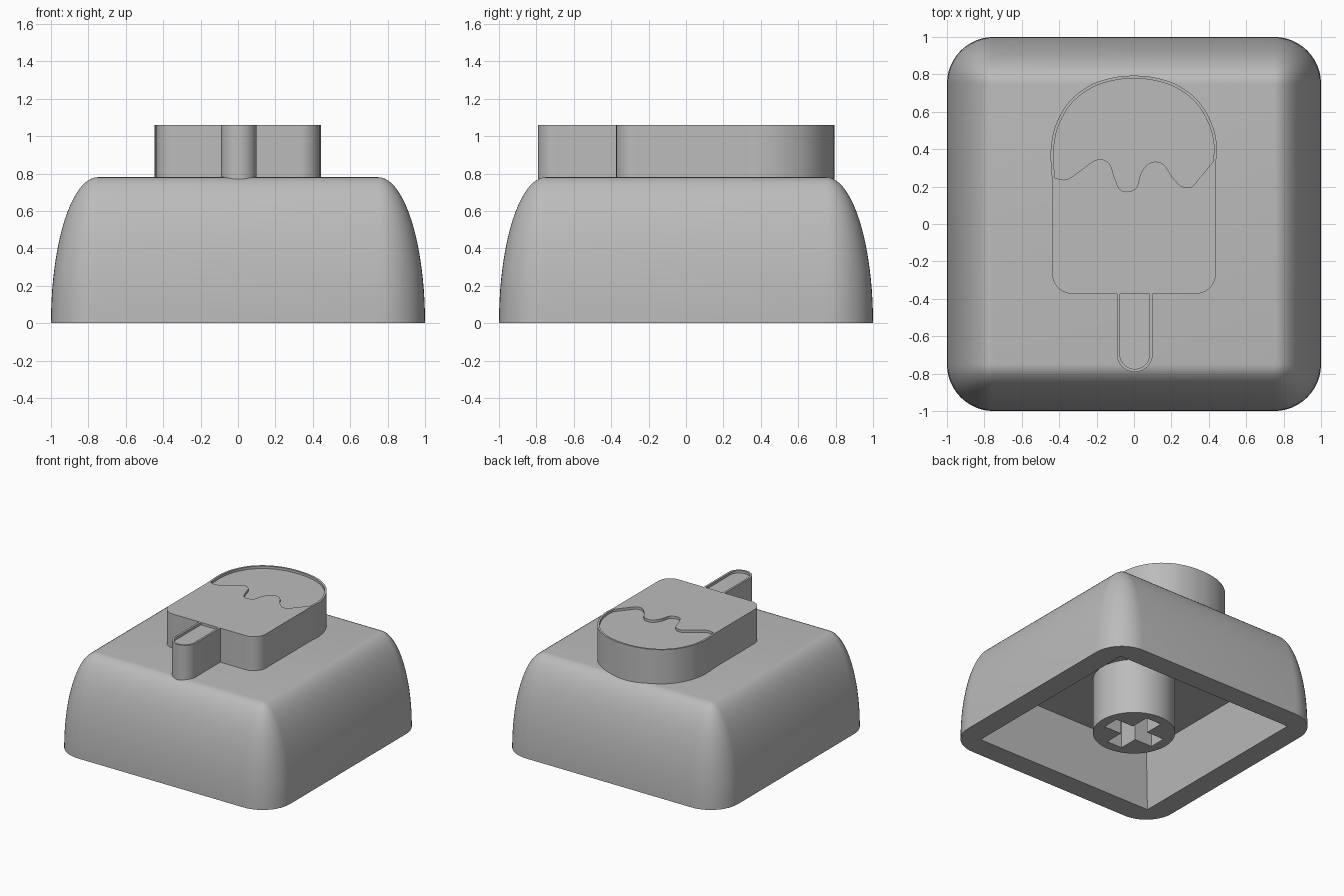
import bpy, bmesh
from math import sin, cos, pi, radians
from mathutils import Vector

cube = bpy.data.objects.get("Cube")
if cube:
    bpy.data.objects.remove(cube, do_unlink=True)

grey = bpy.data.materials.new("plain grey")
grey.use_nodes = True
grey.diffuse_color = (0.5, 0.5, 0.5, 1)
grey.node_tree.nodes["Principled BSDF"].inputs["Base Color"].default_value = (0.5, 0.5, 0.5, 1)


def finish(name, bm):
    bmesh.ops.recalc_face_normals(bm, faces=bm.faces)
    mesh = bpy.data.meshes.new(name)
    bm.to_mesh(mesh)
    bm.free()
    obj = bpy.data.objects.new(name, mesh)
    bpy.context.collection.objects.link(obj)
    mesh.materials.append(grey)
    return obj


def activate(obj):
    bpy.ops.object.select_all(action="DESELECT")
    obj.select_set(True)
    bpy.context.view_layer.objects.active = obj


def smooth(obj):
    activate(obj)
    bpy.ops.object.shade_smooth_by_angle(angle=radians(32))


def prism(name, points, z0, z1):
    bm = bmesh.new()
    base = bm.faces.new([bm.verts.new((p[0], p[1], z0)) for p in points])
    top = bmesh.ops.extrude_face_region(bm, geom=[base])["geom"]
    bmesh.ops.translate(bm, vec=(0, 0, z1 - z0),
                        verts=[g for g in top if isinstance(g, bmesh.types.BMVert)])
    return finish(name, bm)


def carve(obj, cutter):
    mod = obj.modifiers.new("carve", "BOOLEAN")
    mod.operation = "DIFFERENCE"
    mod.solver = "EXACT"
    mod.object = cutter
    activate(obj)
    bpy.ops.object.modifier_apply(modifier=mod.name)
    bpy.data.objects.remove(cutter, do_unlink=True)


def arc(cx, cy, r, a0, a1, n=10):
    return [(cx + r * cos(radians(a0 + (a1 - a0) * i / n)),
             cy + r * sin(radians(a0 + (a1 - a0) * i / n))) for i in range(n + 1)]


def spline(points, n=6):
    # Catmull-Rom curve through the points
    p = [Vector(q) for q in [points[0]] + points + [points[-1]]]
    out = []
    for a, b, c, d in zip(p, p[1:], p[2:], p[3:]):
        for i in range(n):
            t = i / n
            out.append(0.5 * (2 * b + (c - a) * t + (2 * a - 5 * b + 4 * c - d) * t * t
                              + (3 * b - a - 3 * c + d) * t ** 3))
    return [tuple(q) for q in out] + [points[-1]]


def offset(points, d):
    # grow a counter-clockwise outline by d (shrink when negative)
    pts = [Vector(p) for p in points]
    pts = [p for i, p in enumerate(pts) if (p - pts[i - 1]).length > 1e-4]
    out = []
    for i, p in enumerate(pts):
        e0 = (p - pts[i - 1]).normalized()
        e1 = (pts[(i + 1) % len(pts)] - p).normalized()
        n0, n1 = Vector((e0.y, -e0.x)), Vector((e1.y, -e1.x))
        out.append(p + (n0 + n1) * d / max(1 + n0.dot(n1), 0.3))
    return out


# Hollow keycap: rounded-square rings lofted from the inner ceiling to the top
STEPS = 20
rings = [(0.76, 0, 0.46), (0.82, 0, 0)]
for i in range(STEPS + 1):
    t = pi / 2 * i / STEPS
    rings.append((0.75, 0.25 * cos(t), 0.78 * sin(t)))
bm = bmesh.new()
loops = []
for half, r, z in rings:
    ring = []
    for k, (sx, sy) in enumerate([(1, 1), (-1, 1), (-1, -1), (1, -1)]):
        ring += arc(sx * half, sy * half, r, 90 * k, 90 * k + 90, 12)
    loops.append([bm.verts.new((x, y, z)) for x, y in ring])
for low, high in zip(loops, loops[1:]):
    for i in range(len(low)):
        bm.faces.new((low[i - 1], low[i], high[i], high[i - 1]))
bm.faces.new(loops[0])
bm.faces.new(loops[-1])
bmesh.ops.remove_doubles(bm, verts=bm.verts, dist=0.0005)
smooth(finish("keycap_shell", bm))

# Switch stem with a cross-shaped socket
stem = prism("stem", arc(0, 0, 0.31, 0, 360, 64)[:-1], 0, 0.5)
L, W = 0.23, 0.07
cross = [(L, -W), (L, W), (W, W), (W, L), (-W, L), (-W, W),
         (-L, W), (-L, -W), (-W, -W), (-W, -L), (W, -L), (W, -W)]
carve(stem, prism("socket_cutter", cross, -0.1, 0.4))
smooth(stem)

# Ice pop outlines, all counter-clockwise
wave = spline([(-0.43, 0.24), (-0.36, 0.23), (-0.28, 0.28), (-0.2, 0.335), (-0.14, 0.32),
               (-0.11, 0.24), (-0.08, 0.178), (-0.03, 0.165), (0.02, 0.19), (0.045, 0.27),
               (0.09, 0.32), (0.15, 0.315), (0.2, 0.245), (0.25, 0.195), (0.31, 0.192),
               (0.36, 0.245), (0.43, 0.33)])
dome = spline([(0.43, 0.33), (0.435, 0.42), (0.41, 0.53), (0.34, 0.65), (0.23, 0.735),
               (0.11, 0.775), (0, 0.785), (-0.11, 0.775), (-0.23, 0.735), (-0.34, 0.65),
               (-0.41, 0.53), (-0.435, 0.42), (-0.437, 0.33), (-0.43, 0.24)])
BOTTOM, STICK = -0.365, 0.088
corner_left = arc(-0.33, BOTTOM + 0.1, 0.1, 180, 270)
corner_right = arc(0.33, BOTTOM + 0.1, 0.1, 270, 360)
stick_end = arc(0.004, -0.695, STICK, 180, 360, 20)
stick_top = [(0.004 + STICK, BOTTOM), (0.004 - STICK, BOTTOM)]

coating = wave + dome[1:-1]
bar = corner_left + corner_right + wave[::-1]
stick = stick_end + stick_top
outline = (corner_left + [stick_top[1]] + stick_end + [stick_top[0]]
           + corner_right + dome)

# Raised ice pop with a thin rim around each sunken region
RIM = 0.008
pop = prism("ice_pop", offset(outline, RIM), 0.7, 1.06)
for name, region in (("coating", coating), ("bar", bar), ("stick", stick)):
    carve(pop, prism(name + "_cutter", offset(region, -RIM), 1.04, 1.2))
smooth(pop)
